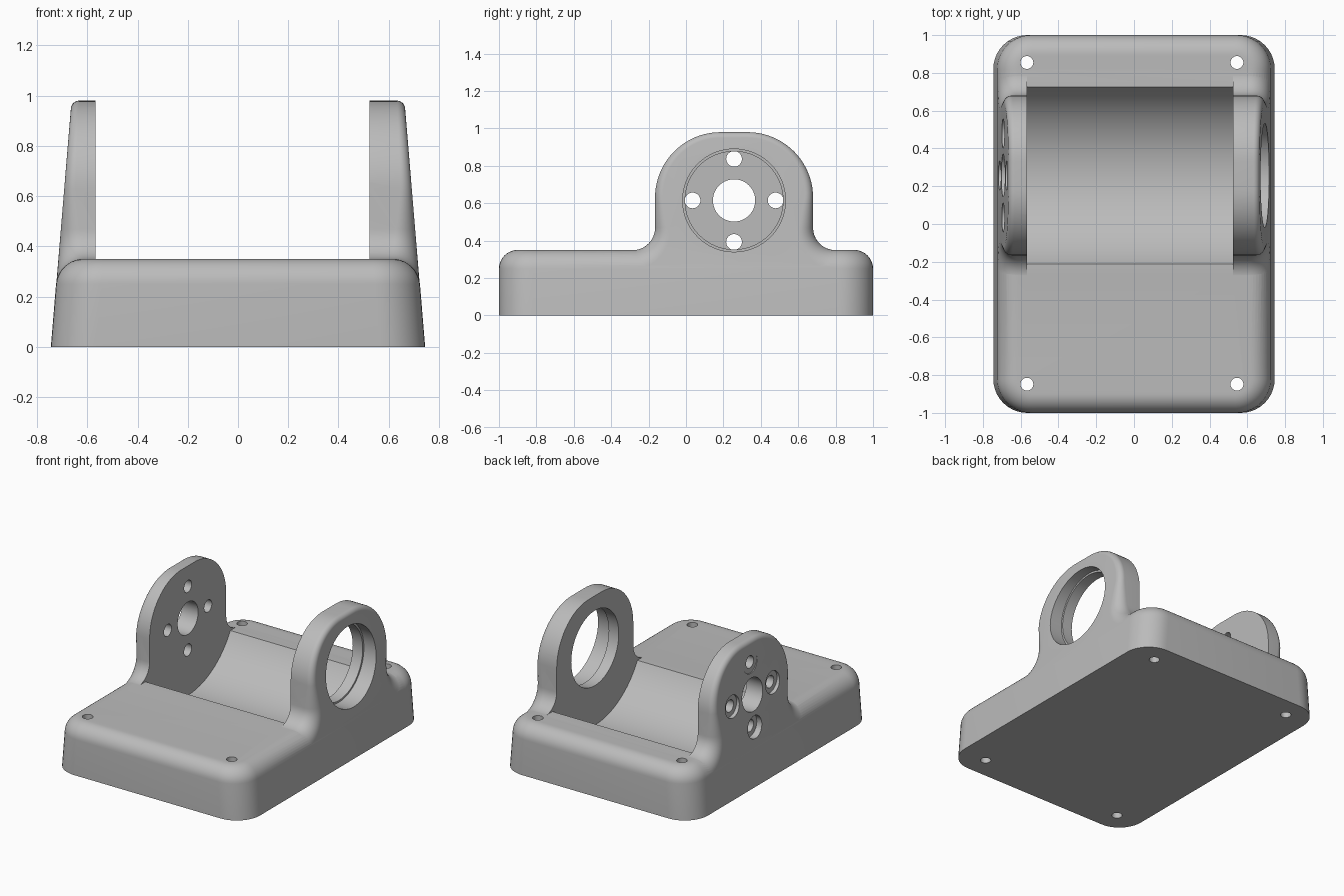
import bpy, bmesh
from math import sin, cos, pi, radians
from mathutils import Matrix

if "Cube" in bpy.data.objects:
    bpy.data.objects.remove(bpy.data.objects["Cube"], do_unlink=True)

grey = bpy.data.materials.new("satin grey")
grey.use_nodes = True
COLOR = (0.5, 0.5, 0.5, 1)
grey.diffuse_color = COLOR
grey.node_tree.nodes["Principled BSDF"].inputs["Base Color"].default_value = COLOR

AXIS_Y, AXIS_Z = 0.257, 0.615       # shaft axis through both uprights
LEFT_IN, RIGHT_IN = -0.567, 0.523   # inner faces of the uprights
TOP, ROUND, CORNER = 0.35, 0.1, 0.18
STEPS = 10


def half_width(z):
    """Drafted half width of the body at a height."""
    return 0.745 - 0.083 * z


def make_object(name, bm):
    bmesh.ops.recalc_face_normals(bm, faces=bm.faces)
    mesh = bpy.data.meshes.new(name)
    bm.to_mesh(mesh)
    bm.free()
    mesh.materials.append(grey)
    obj = bpy.data.objects.new(name, mesh)
    bpy.context.collection.objects.link(obj)
    return obj


def loft(name, rings):
    """Closed solid through rings of equal point count."""
    bm = bmesh.new()
    loops = [[bm.verts.new(p) for p in ring] for ring in rings]
    count = len(loops[0])
    for a, b in zip(loops, loops[1:]):
        for i in range(count):
            j = (i + 1) % count
            bm.faces.new((a[i], a[j], b[j], b[i]))
    bm.faces.new(loops[0])
    bm.faces.new(loops[-1])
    return make_object(name, bm)


def cylinder(name, radius, start, end, y, z=0, along="x", segments=64):
    """Cylinder along x at (y, z), or along z at x=z-argument, y."""
    bm = bmesh.new()
    bmesh.ops.create_cone(bm, cap_ends=True, segments=segments, radius1=radius,
                          radius2=radius, depth=1)
    bmesh.ops.translate(bm, verts=bm.verts, vec=(0, 0, 0.5))
    bmesh.ops.scale(bm, verts=bm.verts, vec=(1, 1, end - start))
    bmesh.ops.translate(bm, verts=bm.verts, vec=(0, 0, start))
    if along == "x":
        bmesh.ops.rotate(bm, verts=bm.verts, matrix=Matrix.Rotation(pi / 2, 3, "Y"))
        bmesh.ops.translate(bm, verts=bm.verts, vec=(0, y, z))
        for v in bm.verts:      # keep the end planes exact
            v.co.x = start if abs(v.co.x - start) < abs(v.co.x - end) else end
    else:
        bmesh.ops.translate(bm, verts=bm.verts, vec=(z, y, 0))
    return make_object(name, bm)


def combine(target, tool, operation):
    mod = target.modifiers.new("bool", "BOOLEAN")
    mod.operation, mod.object, mod.solver = operation, tool, "EXACT"
    bpy.context.view_layer.objects.active = target
    bpy.ops.object.modifier_apply(modifier=mod.name)
    bpy.data.objects.remove(tool, do_unlink=True)


def base_ring(z, inset):
    w, d, r = half_width(z) - inset, 1 - inset, CORNER - inset
    ring = []
    for sx, sy, first in ((1, 1, 0), (-1, 1, 1), (-1, -1, 2), (1, -1, 3)):
        for k in range(STEPS + 1):
            a = (first + k / STEPS) * pi / 2
            ring.append((sx * (w - r) + r * cos(a), sy * (d - r) + r * sin(a), z))
    return ring


# Base: rounded, drafted block with a soft top edge
rings = [base_ring(0, 0)]
for k in range(STEPS + 1):
    a = k / STEPS * pi / 2
    rings.append(base_ring(TOP - ROUND * (1 - sin(a)), ROUND * (1 - cos(a))))
body = loft("bearing_bracket", rings)


def upright_outline():
    """Points (y offset, z, normal y, normal z) of the arch with flared feet."""
    half = [(-0.5425, 0.12, 0, 0)]
    for k in range(STEPS + 1):
        a = (k / STEPS - 1) * pi / 2
        half.append((-0.5425 + 0.12 * cos(a), TOP + 0.119 + 0.12 * sin(a), -cos(a), -sin(a)))
    for k in range(2 * STEPS + 1):
        a = pi - k / STEPS * pi / 4
        half.append((-0.0725 + 0.35 * cos(a), 0.63 + 0.35 * sin(a), cos(a), sin(a)))
    return half + [(-y, z, -ny, nz) for y, z, ny, nz in reversed(half)]


def edge_radius(z):
    """Edge rounding shrinks from the foot towards the crown."""
    if z < 0.6:
        return ROUND - (ROUND - 0.045) * max(0, z - 0.36) / 0.24
    return 0.045 - 0.015 * (z - 0.6) / 0.38


def upright(name, inner, side):
    outline = upright_outline()
    rings = [[(inner, AXIS_Y + y, z) for y, z, _, _ in outline]]
    for k in range(STEPS + 1):
        a = (1 - k / STEPS) * pi / 2
        ring = []
        for y, z, ny, nz in outline:
            r = edge_radius(z)
            inset = r * (1 - sin(a))
            zz = z - nz * inset
            x = half_width(zz) - 0.001 - r * (1 - cos(a))
            ring.append((side * x, AXIS_Y + y - ny * inset, zz))
        rings.append(ring)
    return loft(name, rings)


# Uprights
combine(body, upright("left_upright", RIGHT_IN, 1), "UNION")
combine(body, upright("right_upright", LEFT_IN, -1), "UNION")

# Trough between the uprights
combine(body, cylinder("trough_cutter", 0.538, LEFT_IN, RIGHT_IN, AXIS_Y, AXIS_Z,
                       segments=128), "DIFFERENCE")

# Stepped bearing seat in one upright
for radius, start in ((0.262, 0.4), (0.275, 0.6)):
    combine(body, cylinder("seat_cutter", radius, start, 0.9, AXIS_Y, AXIS_Z), "DIFFERENCE")

# Shaft hole and four counterbored screw holes in the other upright
combine(body, cylinder("shaft_cutter", 0.113, -0.9, -0.4, AXIS_Y, AXIS_Z), "DIFFERENCE")
for k in range(4):
    y = AXIS_Y + 0.222 * cos(k * pi / 2)
    z = AXIS_Z + 0.222 * sin(k * pi / 2)
    for radius, end in ((0.042, -0.4), (0.077, -0.673)):
        combine(body, cylinder("screw_cutter", radius, -0.9, end, y, z, segments=32),
                "DIFFERENCE")

# Mounting holes through the base corners
for x in (-0.567, 0.545):
    for y in (-0.848, 0.855):
        combine(body, cylinder("mount_cutter", 0.034, -0.1, 0.5, y, x, "z", 32), "DIFFERENCE")

bpy.ops.object.select_all(action="DESELECT")
body.select_set(True)
bpy.context.view_layer.objects.active = body
bpy.ops.object.shade_smooth_by_angle(angle=radians(30))
